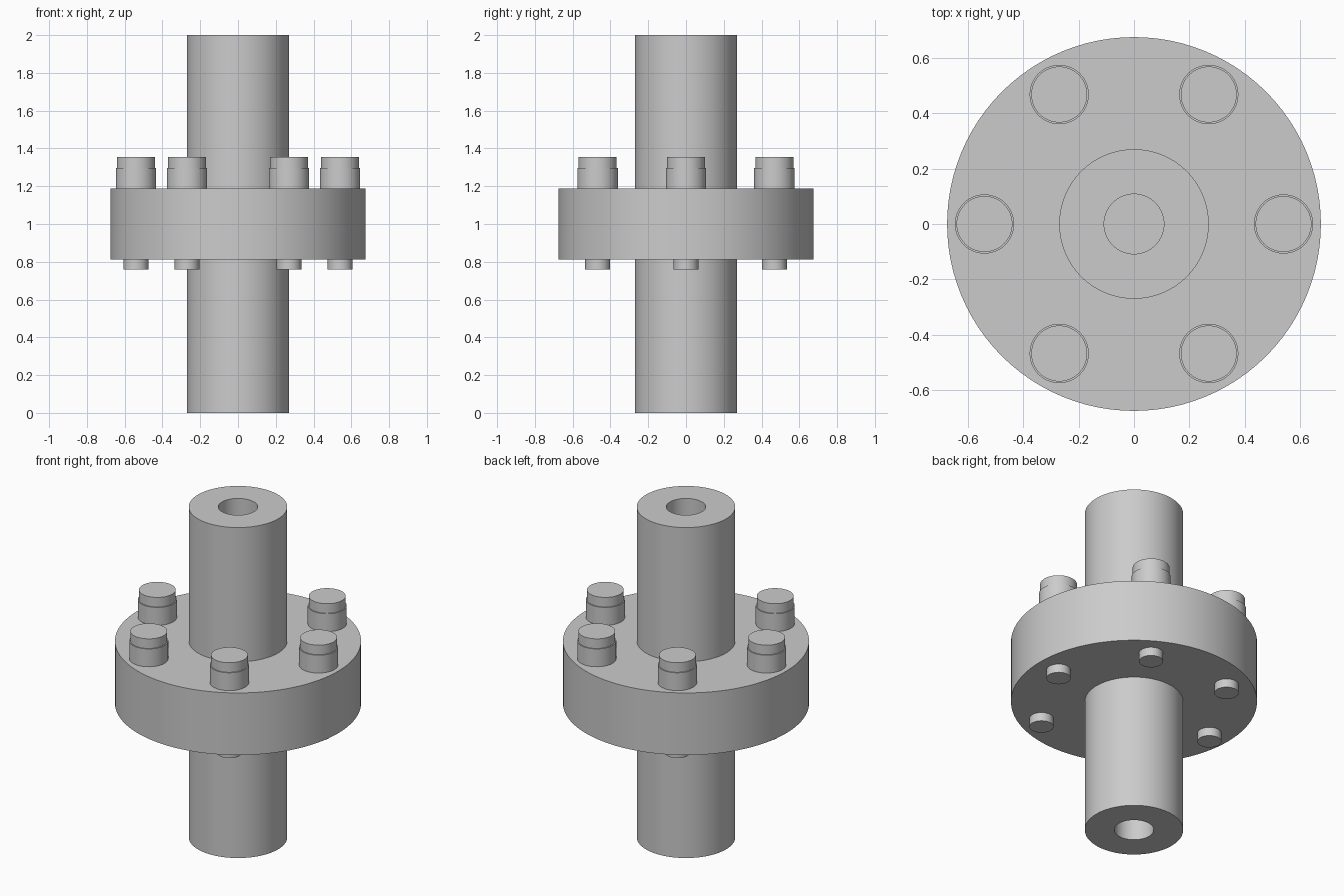
import bpy
import bmesh
import math

SEGMENTS = 96

default = bpy.data.objects.get("Cube")
if default:
    bpy.data.objects.remove(default, do_unlink=True)

# Single plain metal colour
steel = bpy.data.materials.new("steel_grey")
steel.use_nodes = True
GREY = (0.6, 0.6, 0.6, 1)
steel.diffuse_color = GREY
steel.node_tree.nodes["Principled BSDF"].inputs["Base Color"].default_value = GREY


def lathe(name, profile, location=(0, 0, 0), segments=SEGMENTS):
    """Spin a (radius, height) profile around the z axis."""
    bm = bmesh.new()
    verts = [bm.verts.new((r, 0, z)) for r, z in profile]
    edges = [bm.edges.new(pair) for pair in zip(verts, verts[1:])]
    bmesh.ops.spin(bm, geom=verts + edges, cent=(0, 0, 0), axis=(0, 0, 1),
                   angle=math.tau, steps=segments, use_merge=True)
    bmesh.ops.remove_doubles(bm, verts=bm.verts, dist=1e-5)
    bmesh.ops.recalc_face_normals(bm, faces=bm.faces)
    mesh = bpy.data.meshes.new(name)
    bm.to_mesh(mesh)
    bm.free()
    mesh.materials.append(steel)
    obj = bpy.data.objects.new(name, mesh)
    obj.location = location
    bpy.context.collection.objects.link(obj)
    bpy.ops.object.select_all(action="DESELECT")
    obj.select_set(True)
    bpy.context.view_layer.objects.active = obj
    bpy.ops.object.shade_smooth_by_angle(angle=math.radians(30))
    return obj


# Flanged shaft: one turned body with a blind bore in each end
PIPE, BORE, FLANGE = 0.27, 0.108, 0.675
LOW, HIGH = 0.812, 1.188
lathe("flanged_shaft", [
    (0, LOW), (BORE, LOW), (BORE, 0), (PIPE, 0), (PIPE, LOW),
    (FLANGE, LOW), (FLANGE, HIGH),
    (PIPE, HIGH), (PIPE, 2), (BORE, 2), (BORE, HIGH), (0, HIGH)])

# Six bolts: stepped head on top, shank end showing below
for i in range(6):
    angle = i * math.tau / 6
    spot = (0.54 * math.cos(angle), 0.54 * math.sin(angle), 0)
    lathe(f"bolt_head_{i + 1}", [
        (0, HIGH), (0.107, HIGH), (0.107, 1.296), (0.101, 1.296),
        (0.101, 1.354), (0, 1.354)], spot, 48)
    lathe(f"bolt_end_{i + 1}", [
        (0, 0.76), (0.066, 0.76), (0.066, LOW), (0, LOW)], spot, 48)
